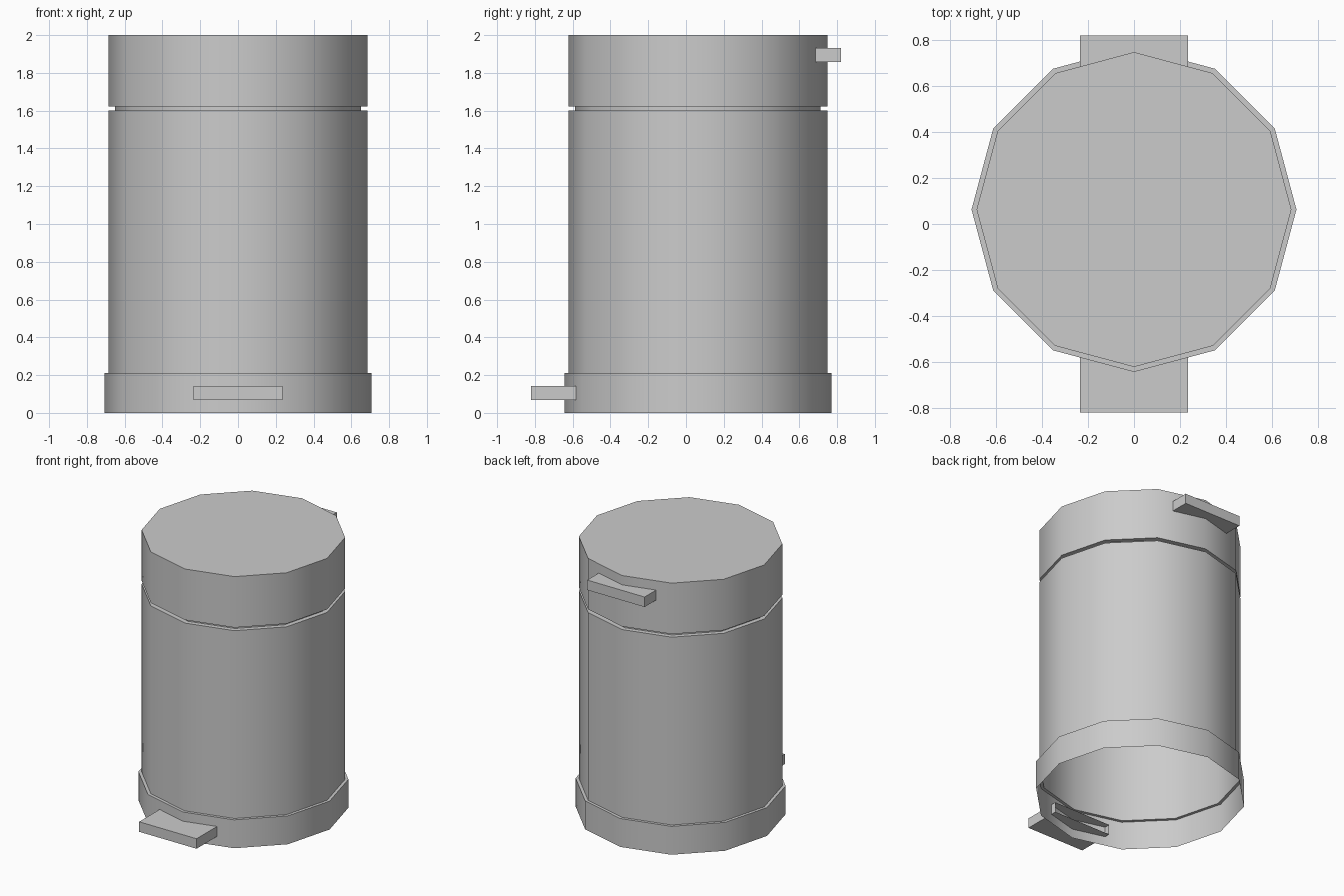
import bpy, bmesh, math

if "Cube" in bpy.data.objects:
    bpy.data.objects.remove(bpy.data.objects["Cube"])

SIDES = 12
CENTRE_Y = 0.063


def finish(name, bm):
    mesh = bpy.data.meshes.new(name)
    bm.to_mesh(mesh)
    bm.free()
    obj = bpy.data.objects.new(name, mesh)
    bpy.context.collection.objects.link(obj)
    return obj


def lathe(name, profile, cap=False):
    """Twelve-sided shell from (radius, z) points, listed bottom to top."""
    bm = bmesh.new()
    rings = []
    for r, z in profile:
        rings.append([bm.verts.new((r * math.cos(2 * math.pi * i / SIDES),
                                    CENTRE_Y + r * math.sin(2 * math.pi * i / SIDES), z))
                      for i in range(SIDES)])
    for low, high in zip(rings, rings[1:]):
        for i in range(SIDES):
            j = (i + 1) % SIDES
            bm.faces.new((low[i], low[j], high[j], high[i]))
    if cap:
        bm.faces.new(rings[-1])
    obj = finish(name, bm)
    # smooth round walls, crisp steps
    bpy.ops.object.select_all(action='DESELECT')
    obj.select_set(True)
    bpy.context.view_layer.objects.active = obj
    bpy.ops.object.shade_smooth_by_angle(angle=math.radians(40))
    return obj


def tab(name, side, z0, z1):
    """Box poking through the wall, open at its inner end; side is -1 front, +1 back."""
    bm = bmesh.new()
    bmesh.ops.create_cube(bm, size=1)
    for v in bm.verts:
        v.co = (v.co.x * 0.47, side * (0.68 + v.co.y * 0.28), (z0 + z1) / 2 + v.co.z * (z1 - z0))
    bmesh.ops.recalc_face_normals(bm, faces=bm.faces)
    inner = [f for f in bm.faces if abs(f.calc_center_median().y) < 0.6]
    bmesh.ops.delete(bm, geom=inner, context='FACES_ONLY')
    return finish(name, bm)


# Base skirt, open underneath, with a ledge up to the body
lathe("base", [(0.707, 0), (0.707, 0.21), (0.685, 0.21)])
# Hollow body with its rim
lathe("body", [(0.685, 0.21), (0.685, 1.60), (0.65, 1.60)])
# Recessed gap below the lid
lathe("neck", [(0.65, 1.60), (0.65, 1.623)])
# Lid with flat top
lathe("lid", [(0.65, 1.623), (0.685, 1.623), (0.685, 2.0)], cap=True)
# Foot pedal at the front, hinge tab at the back
tab("pedal", -1, 0.068, 0.142)
tab("hinge", 1, 1.857, 1.931)
